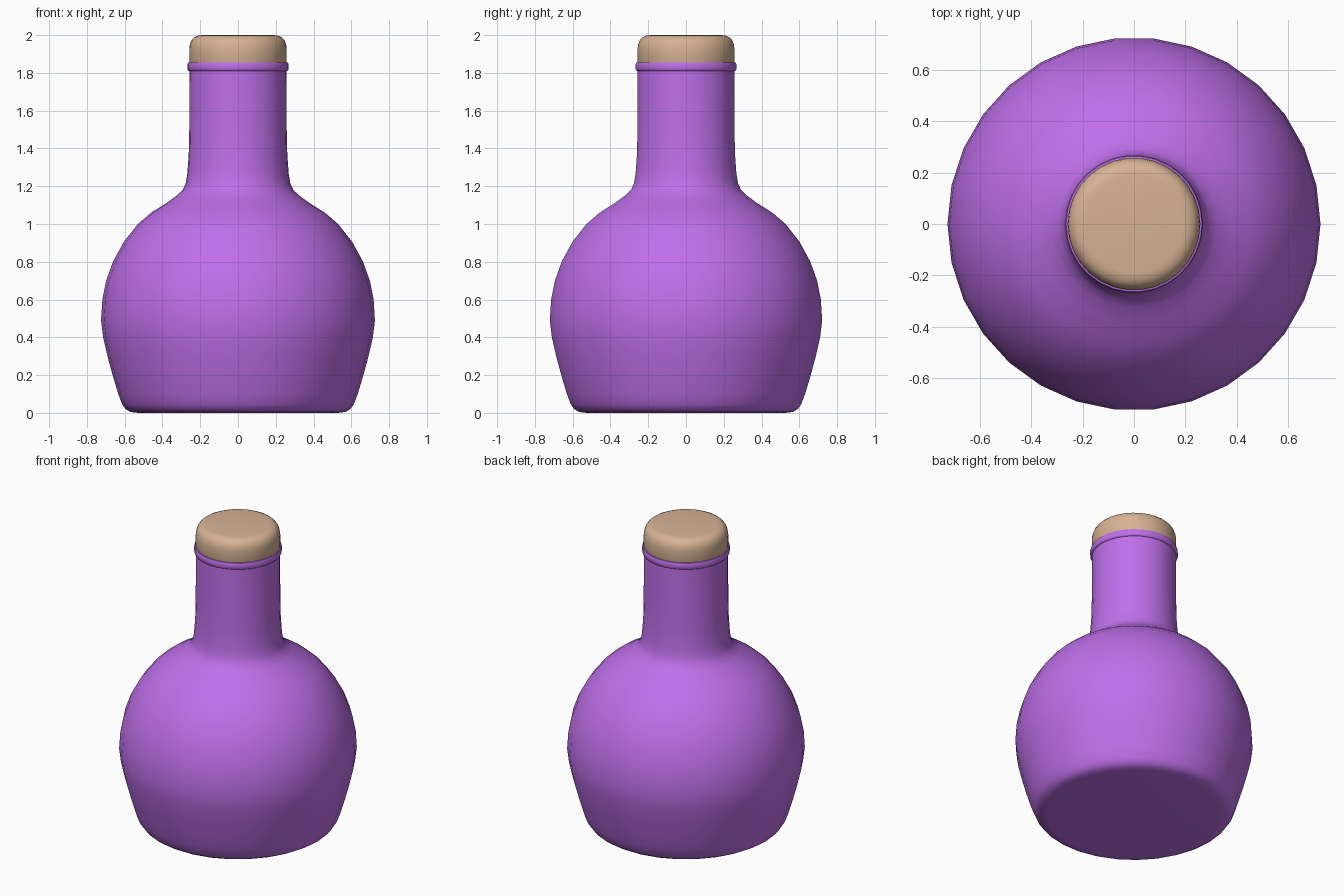
import bpy, bmesh, math

if "Cube" in bpy.data.objects:
    bpy.data.objects.remove(bpy.data.objects["Cube"])

SIDES = 30


def material(name, color):
    m = bpy.data.materials.new(name)
    m.diffuse_color = color
    m.use_nodes = True
    m.node_tree.nodes["Principled BSDF"].inputs["Base Color"].default_value = m.diffuse_color
    return m


def lathe(name, profile, mat):
    """Revolve an (r, z) profile around z, capping both ends."""
    bm = bmesh.new()
    rings = []
    for r, z in profile:
        rings.append([bm.verts.new((r * math.cos(2 * math.pi * i / SIDES),
                                    r * math.sin(2 * math.pi * i / SIDES), z))
                      for i in range(SIDES)])
    for a, b in zip(rings, rings[1:]):
        for i in range(SIDES):
            j = (i + 1) % SIDES
            bm.faces.new((a[i], a[j], b[j], b[i]))
    bm.faces.new(rings[0][::-1])
    bm.faces.new(rings[-1])
    me = bpy.data.meshes.new(name)
    bm.to_mesh(me)
    bm.free()
    ob = bpy.data.objects.new(name, me)
    bpy.context.collection.objects.link(ob)
    me.materials.append(mat)
    bpy.ops.object.select_all(action='DESELECT')
    ob.select_set(True)
    bpy.context.view_layer.objects.active = ob
    bpy.ops.object.shade_smooth_by_angle(angle=math.radians(50))
    return ob


purple = material("purple_glass", (0.52, 0.16, 0.82, 1))
tan = material("cork_tan", (0.68, 0.45, 0.30, 1))

# Bottle body, neck and lip ring
lathe("bottle", [
    (0.53, 0.0), (0.57, 0.005), (0.595, 0.02), (0.613, 0.045), (0.634, 0.10),
    (0.664, 0.20), (0.691, 0.30), (0.714, 0.40), (0.725, 0.49), (0.718, 0.60),
    (0.698, 0.70), (0.662, 0.80), (0.605, 0.905), (0.53, 1.0), (0.46, 1.06),
    (0.38, 1.11), (0.325, 1.15), (0.293, 1.18), (0.277, 1.215), (0.268, 1.27),
    (0.261, 1.37), (0.258, 1.50), (0.257, 1.81),
    (0.264, 1.812), (0.268, 1.82), (0.268, 1.845), (0.264, 1.854), (0.25, 1.857),
], purple)

# Cork stopper with rounded top edge, reaching into the neck
lathe("cork", [
    (0.24, 1.80), (0.258, 1.855), (0.258, 1.925), (0.255, 1.95), (0.246, 1.973),
    (0.232, 1.988), (0.212, 1.997), (0.19, 2.0),
], tan)
